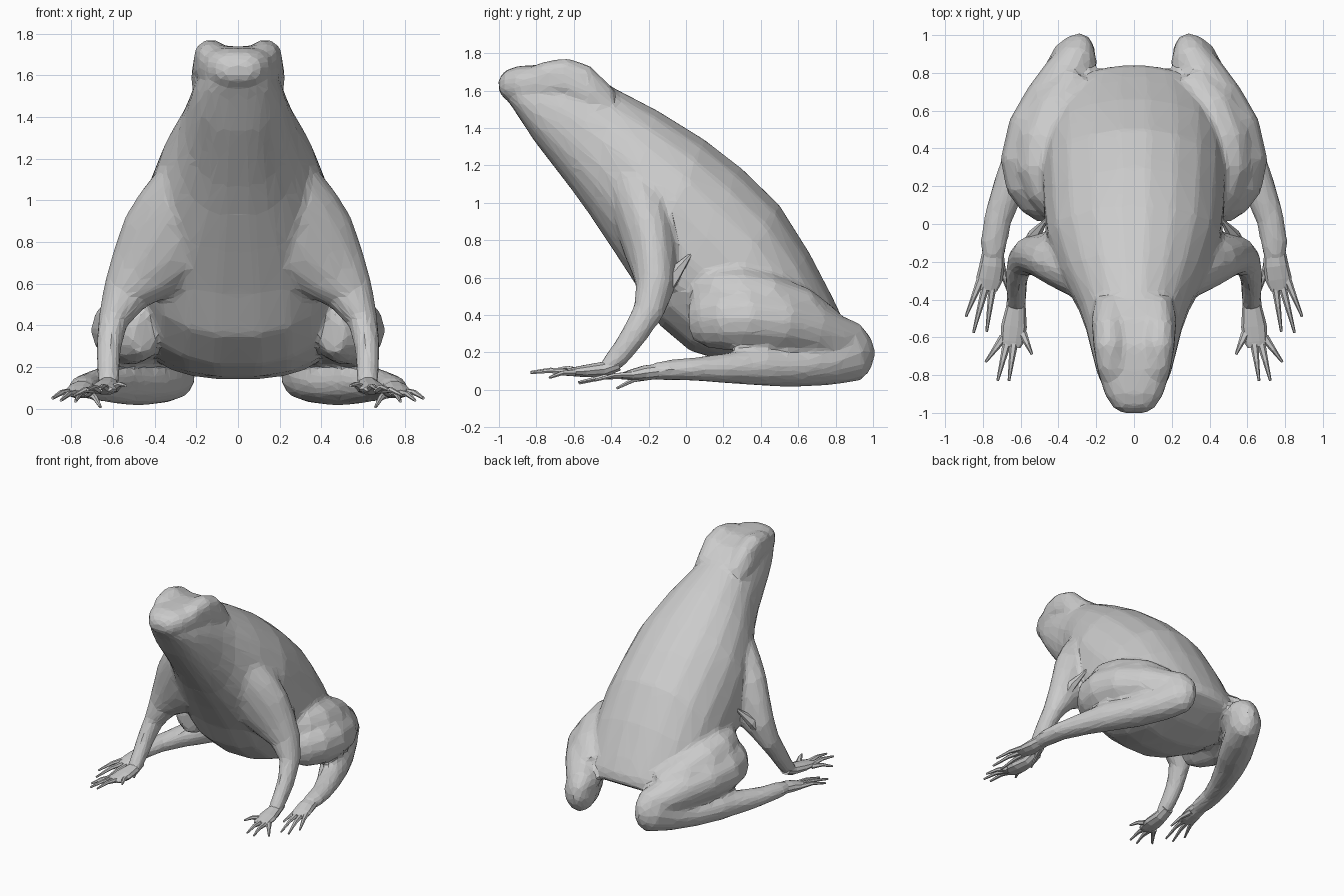
import bpy, bmesh
from math import cos, sin, pi
from mathutils import Vector


def power(v, e):
    return (1 if v >= 0 else -1) * abs(v) ** e


def skin(name, rings, mirror=False):
    """Join equal rings of points into a closed faceted surface."""
    bm = bmesh.new()
    loops = [[bm.verts.new(p) for p in r] for r in rings]
    n = len(loops[0])
    for a, b in zip(loops, loops[1:]):
        for i in range(n):
            j = (i + 1) % n
            bm.faces.new((a[i], a[j], b[j], b[i]))
    bm.faces.new(loops[0])
    bm.faces.new(loops[-1])
    bmesh.ops.recalc_face_normals(bm, faces=bm.faces)
    mesh = bpy.data.meshes.new(name)
    bm.to_mesh(mesh)
    bm.free()
    ob = bpy.data.objects.new(name, mesh)
    bpy.context.collection.objects.link(ob)
    if mirror:
        mod = ob.modifiers.new("both sides", 'MIRROR')
        mod.use_axis[0] = True
    return ob


def trunk(name, sections, sides, back, belly):
    """Sections are (top y, top z, bottom y, bottom z, half width);
    back and belly set how round (1) or boxy (below 1) each half is."""
    rings = []
    for ty, tz, by, bz, w in sections:
        ring = []
        for i in range(sides):
            a = 2 * pi * (i + 0.5) / sides
            e = back if sin(a) > 0 else belly
            k = power(sin(a), e) / sin(pi / 2 - pi / sides) ** e / 2
            ring.append((w * power(cos(a), e), (ty + by) / 2 + (ty - by) * k,
                         (tz + bz) / 2 + (tz - bz) * k))
        rings.append(ring)
    return skin(name, rings)


def limb(name, path, sides=12, ref=(0, 0, 1), mirror=False):
    """Path points are (x, y, z, sideways radius, other radius)."""
    pts = [Vector(p[:3]) for p in path]
    rings = []
    for i, p in enumerate(path):
        t = (pts[min(i + 1, len(pts) - 1)] - pts[max(i - 1, 0)]).normalized()
        s = t.cross(Vector(ref)).normalized()
        u = s.cross(t)
        rings.append([pts[i] + s * p[3] * cos(2 * pi * k / sides)
                      + u * p[4] * sin(2 * pi * k / sides) for k in range(sides)])
    return skin(name, rings, mirror)


def digit(name, start, tip):
    """Thin finger or toe with a slight knuckle bend."""
    a, b = Vector(start), Vector(tip)
    m = a.lerp(b, 0.5) + Vector((0, 0, 0.012))
    limb(name, [(*a, .024, .02), (*m, .015, .013), (*b, .007, .007)], 6, mirror=True)


# Torso, from throat to rump
body = trunk("body", [
    (-.95, 1.60, -.955, 1.55, .09), (-.89, 1.67, -.905, 1.475, .15),
    (-.78, 1.70, -.81, 1.33, .195), (-.65, 1.71, -.71, 1.20, .225),
    (-.50, 1.67, -.61, 1.07, .255), (-.38, 1.61, -.51, .93, .295),
    (-.15, 1.49, -.39, .75, .385), (.10, 1.335, -.26, .55, .46),
    (.30, 1.18, -.145, .35, .48), (.50, .985, .02, .21, .49),
    (.66, .73, .20, .155, .48), (.78, .50, .40, .14, .43),
    (.832, .39, .60, .19, .36), (.845, .32, .75, .26, .20)], 20, 1.0, .85)

# Upper head with an overhanging lip
core = [trunk("head", [
    (-1.003, 1.66, -1.003, 1.60, .06), (-.97, 1.705, -.975, 1.56, .11),
    (-.90, 1.73, -.91, 1.545, .155), (-.78, 1.738, -.79, 1.545, .193),
    (-.65, 1.74, -.66, 1.55, .217), (-.50, 1.70, -.53, 1.48, .228),
    (-.38, 1.605, -.43, 1.40, .21)], 16, .75, .75)]

# Raised brow on each side
core.append(limb("brow", [
    (.10, -.84, 1.69, .05, .03), (.12, -.76, 1.695, .075, .06),
    (.13, -.65, 1.70, .082, .076), (.135, -.55, 1.665, .08, .08),
    (.13, -.42, 1.56, .06, .06)]))

# Front legs, with broad shoulders flush with the chest
core.append(limb("front_leg", [
    (.12, -.30, 1.24, .17, .15), (.19, -.26, 1.08, .20, .17),
    (.27, -.22, .92, .235, .165), (.355, -.19, .78, .235, .15),
    (.455, -.17, .66, .18, .125), (.54, -.165, .55, .118, .105),
    (.60, -.20, .42, .072, .085), (.622, -.28, .29, .061, .07),
    (.622, -.36, .18, .056, .06), (.622, -.42, .12, .052, .048),
    (.622, -.45, .10, .045, .03)], 14, (0, 1, 0)))

# Haunches, thighs and folded shins
core.append(limb("haunch", [
    (.40, .06, .50, .08, .12), (.44, .16, .49, .13, .16),
    (.46, .28, .48, .17, .175), (.45, .42, .45, .18, .175),
    (.39, .60, .40, .17, .155), (.30, .76, .33, .12, .11)], 14))
core.append(limb("thigh", [
    (.45, .03, .36, .06, .10), (.48, .11, .37, .125, .15),
    (.515, .21, .38, .165, .17), (.53, .33, .38, .178, .17),
    (.495, .50, .36, .175, .165), (.42, .66, .32, .155, .155),
    (.345, .80, .27, .13, .13), (.29, .90, .25, .105, .11),
    (.27, .965, .23, .055, .06)], 14))
core.append(limb("shin", [
    (.265, 1.0, .215, .03, .05), (.28, .96, .21, .08, .12),
    (.31, .89, .20, .12, .16), (.38, .75, .145, .125, .125),
    (.47, .58, .12, .125, .105), (.57, .40, .125, .108, .105),
    (.66, .20, .115, .088, .08), (.72, .03, .11, .076, .062),
    (.742, -.10, .105, .072, .055), (.748, -.20, .095, .058, .042)]))

# Fuse the parts into one faceted skin
with bpy.context.temp_override(active_object=body, object=body,
                               selected_objects=[body] + core,
                               selected_editable_objects=[body] + core):
    bpy.ops.object.join()
body.modifiers.new("both sides", 'MIRROR').use_mirror_merge = False
fuse = body.modifiers.new("fuse", 'REMESH')
fuse.mode, fuse.voxel_size = 'VOXEL', .018
soft = body.modifiers.new("soften", 'SMOOTH')
soft.factor, soft.iterations = .5, 8
facet = body.modifiers.new("facets", 'DECIMATE')
facet.ratio, facet.use_symmetry = .07, True

# Skin fold behind each front leg
limb("armpit_web", [
    (.57, -.15, .49, .04, .05), (.53, -.07, .61, .035, .045),
    (.46, .03, .73, .006, .006)], 6, (0, 1, 0), True)

# Front feet
limb("front_foot", [
    (.622, -.36, .135, .045, .035), (.625, -.44, .11, .052, .042),
    (.635, -.54, .10, .068, .034), (.645, -.62, .095, .062, .022),
    (.65, -.65, .095, .048, .014)], 10, mirror=True)
for s, t in [((.59, -.58, .10), (.54, -.69, .11)),
             ((.635, -.62, .095), (.662, -.83, .095)),
             ((.67, -.62, .09), (.722, -.83, .09)),
             ((.69, -.60, .09), (.785, -.73, .065))]:
    digit("finger", s, t)

# Hind feet
limb("hind_foot", [
    (.742, -.12, .102, .055, .042), (.752, -.22, .09, .066, .042),
    (.765, -.29, .08, .07, .03), (.775, -.35, .072, .05, .016)], 10, mirror=True)
for s, t in [((.71, -.20, .07), (.66, -.37, .008)),
             ((.745, -.30, .075), (.78, -.57, .035)),
             ((.78, -.31, .075), (.85, -.575, .04)),
             ((.805, -.28, .08), (.89, -.49, .05))]:
    digit("toe", s, t)
